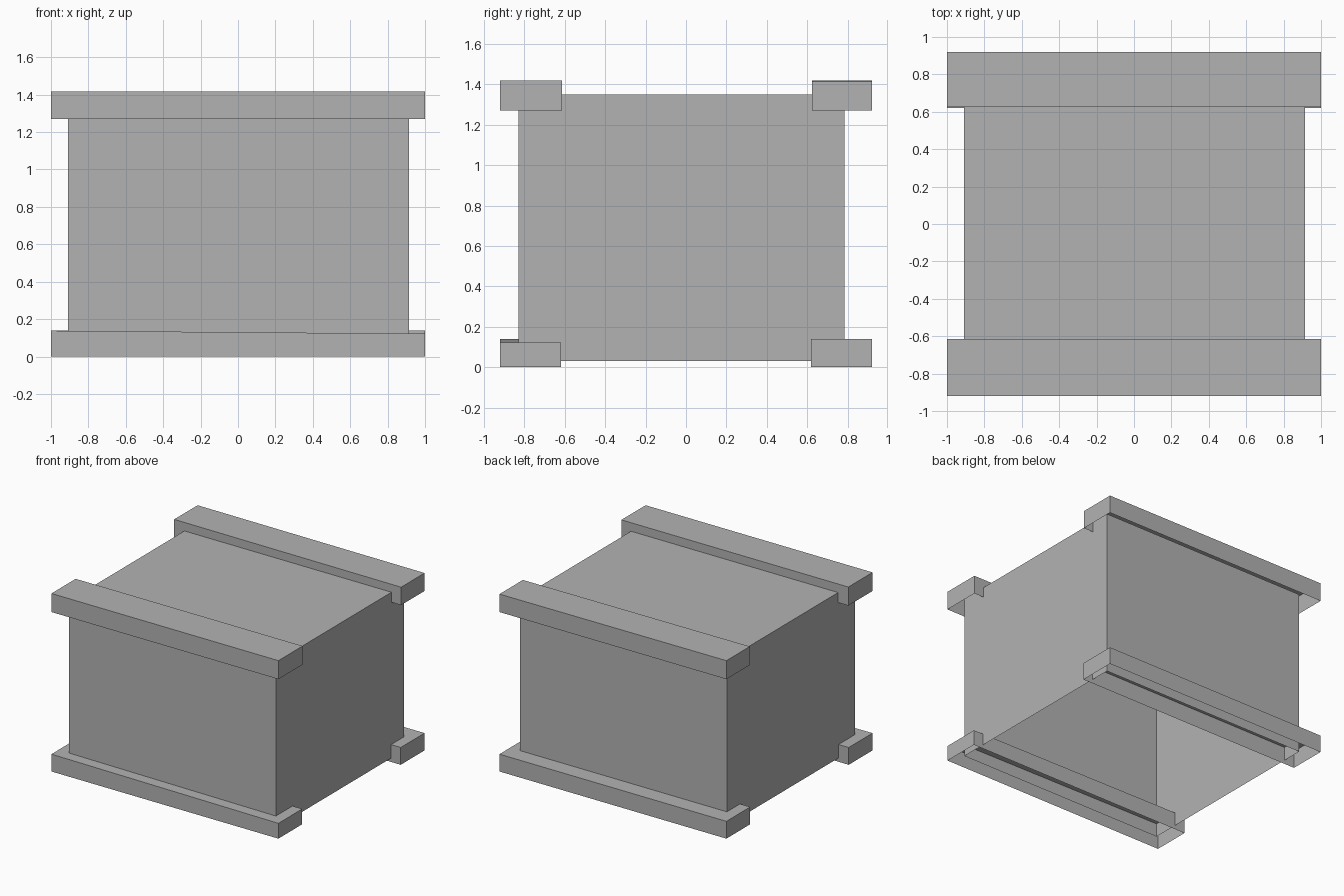
import bpy
import bmesh

if "Cube" in bpy.data.objects:
    bpy.data.objects.remove(bpy.data.objects["Cube"], do_unlink=True)

grey = bpy.data.materials.new("plain grey")
grey.use_nodes = True
grey.diffuse_color = (0.45, 0.45, 0.45, 1)
grey.node_tree.nodes["Principled BSDF"].inputs["Base Color"].default_value = grey.diffuse_color


def open_box(name, low, high, left_drop=0.0):
    """Thin shell with no underside; left_drop lowers the top at the +x end."""
    bm = bmesh.new()
    bmesh.ops.create_cube(bm, size=1)
    for v in bm.verts:
        on_left, on_top = v.co.x > 0, v.co.z > 0
        v.co = [high[i] if v.co[i] > 0 else low[i] for i in range(3)]
        if on_left and on_top:
            v.co.z -= left_drop
    bm.normal_update()
    underside = [f for f in bm.faces if f.normal.z < -0.9]
    bmesh.ops.delete(bm, geom=underside, context='FACES_ONLY')
    mesh = bpy.data.meshes.new(name)
    bm.to_mesh(mesh)
    bm.free()
    mesh.materials.append(grey)
    obj = bpy.data.objects.new(name, mesh)
    bpy.context.collection.objects.link(obj)
    return obj


# Main body, hollow and open below
open_box("body", (-0.91, -0.83, 0.03), (0.915, 0.785, 1.35))

# Four rails, each a hollow cap running across the width
rails = [
    ("front_bottom_rail", -0.92, -0.62, 0.0, 0.138, 0.016),
    ("back_bottom_rail", 0.62, 0.92, 0.0, 0.138, 0.0),
    ("front_top_rail", -0.92, -0.615, 1.27, 1.418, 0.0),
    ("back_top_rail", 0.625, 0.92, 1.27, 1.418, 0.005),
]
for name, y0, y1, z0, z1, drop in rails:
    open_box(name, (-1, y0, z0), (1, y1, z1), drop)
